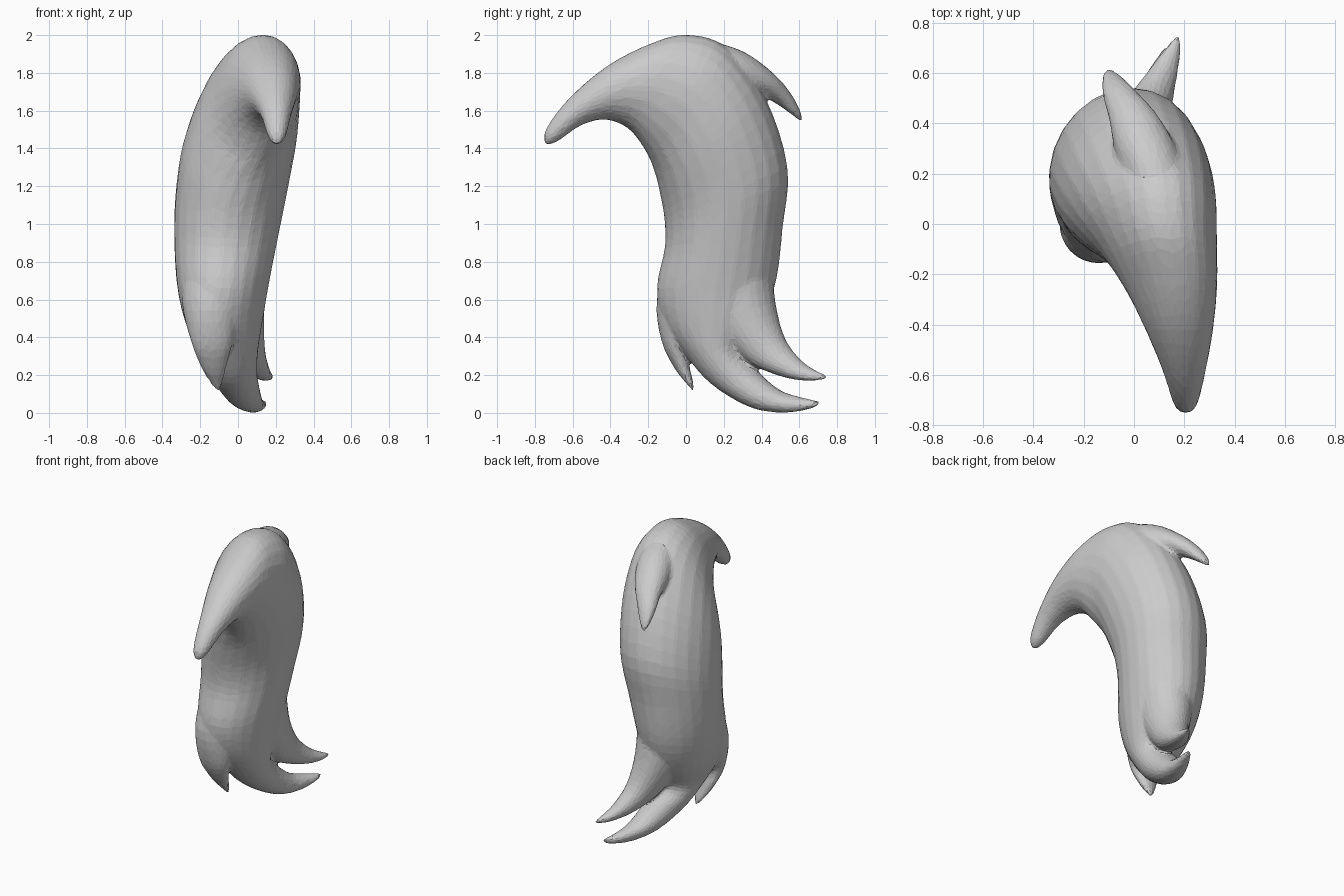
import bpy, bmesh, math
from mathutils import Vector

SIDES = 24
STEPS = 4


def catmull(a, b, c, d, t):
    return [0.5 * (2 * q + (r - p) * t + (2 * p - 5 * q + 4 * r - s) * t * t
                   + (3 * q - p - 3 * r + s) * t ** 3) for p, q, r, s in zip(a, b, c, d)]


def lock(name, rings):
    """Loft elliptical rings: outer x,y,z, inner x,y,z, half width in x."""
    rows = []
    for i in range(len(rings) - 1):
        a, b = rings[max(i - 1, 0)], rings[i]
        c, d = rings[i + 1], rings[min(i + 2, len(rings) - 1)]
        rows += [catmull(a, b, c, d, s / STEPS) for s in range(STEPS)]
    rows.append(rings[-1])
    bm = bmesh.new()
    loops = []
    for r in rows:
        o, n, w = Vector(r[0:3]), Vector(r[3:6]), max(r[6], 0.008)
        mid, half = (o + n) / 2, (o - n) / 2
        loops.append([bm.verts.new(mid + half * math.cos(t) + Vector((w * math.sin(t), 0, 0)))
                      for t in (2 * math.pi * k / SIDES for k in range(SIDES))])
    for p, q in zip(loops, loops[1:]):
        for k in range(SIDES):
            j = (k + 1) % SIDES
            bm.faces.new((p[k], p[j], q[j], q[k]))
    bm.faces.new(loops[0])
    bm.faces.new(loops[-1])
    bmesh.ops.recalc_face_normals(bm, faces=bm.faces)
    me = bpy.data.meshes.new(name)
    bm.to_mesh(me)
    bm.free()
    ob = bpy.data.objects.new(name, me)
    bpy.context.collection.objects.link(ob)
    return ob


# Main strand: forward-curling tip, crown, body, then the middle bottom lock
main = lock("hair", [
    (.205, -.753, 1.44, .205, -.738, 1.415, .018),
    (.205, -.738, 1.51, .205, -.675, 1.44, .05),
    (.20, -.62, 1.665, .20, -.55, 1.525, .085),
    (.185, -.42, 1.835, .175, -.42, 1.552, .135),
    (.165, -.20, 1.95, .13, -.30, 1.50, .183),
    (.13, 0, 2.003, .08, -.21, 1.38, .225),
    (.10, .22, 1.935, .01, -.165, 1.27, .27),
    (.05, .42, 1.67, -.035, -.14, 1.17, .30),
    (0, .538, 1.30, -.07, -.115, 1.03, .295),
    (-.04, .512, .98, -.085, -.112, .88, .275),
    (-.06, .478, .70, -.10, -.155, .66, .243),
    (-.05, .40, .49, -.10, -.12, .48, .205),
    (-.03, .30, .335, -.07, -.01, .315, .155),
    (-.01, .37, .235, -.03, .13, .155, .123),
    (.04, .49, .125, .03, .33, .033, .09),
    (.09, .61, .083, .08, .51, 0, .055),
    (.13, .69, .067, .125, .66, .022, .028),
    (.14, .71, .06, .14, .705, .042, .012)])

parts = [main]

# Flick at the back of the crown
parts.append(lock("crown_flick", [
    (.12, .02, 1.94, .12, -.02, 1.70, .09),
    (.095, .16, 1.958, .09, .12, 1.70, .12),
    (.05, .32, 1.905, .05, .25, 1.69, .125),
    (0, .46, 1.80, 0, .38, 1.685, .10),
    (-.055, .55, 1.70, -.055, .48, 1.635, .07),
    (-.09, .60, 1.61, -.085, .565, 1.575, .04),
    (-.10, .62, 1.55, -.10, .605, 1.542, .012)]))

# Upper back lock at the bottom
parts.append(lock("rear_bottom_lock", [
    (-.04, .45, .85, -.04, .05, .80, .19),
    (-.015, .475, .58, -.015, .13, .50, .155),
    (.04, .527, .39, .035, .30, .29, .105),
    (.10, .62, .27, .09, .48, .20, .07),
    (.15, .705, .217, .145, .64, .168, .038),
    (.175, .752, .197, .175, .742, .180, .012)]))

# Short front lock at the bottom
parts.append(lock("front_bottom_lock", [
    (-.10, -.08, .85, -.10, .20, .85, .18),
    (-.135, -.155, .60, -.13, .16, .58, .165),
    (-.14, -.13, .38, -.135, .005, .38, .112),
    (-.13, -.06, .235, -.13, .015, .265, .07),
    (-.115, .003, .153, -.115, .035, .18, .036),
    (-.105, .035, .113, -.105, .045, .122, .012)]))

# Fuse the locks into one continuous skin with broad facets
bpy.ops.object.select_all(action='DESELECT')
for p in parts:
    p.select_set(True)
bpy.context.view_layer.objects.active = main
bpy.ops.object.join()
fuse = main.modifiers.new("fuse", 'REMESH')
fuse.mode = 'VOXEL'
fuse.voxel_size = 0.012
soften = main.modifiers.new("soften", 'SMOOTH')
soften.factor = 0.5
soften.iterations = 8
facets = main.modifiers.new("facets", 'DECIMATE')
facets.ratio = 0.07
